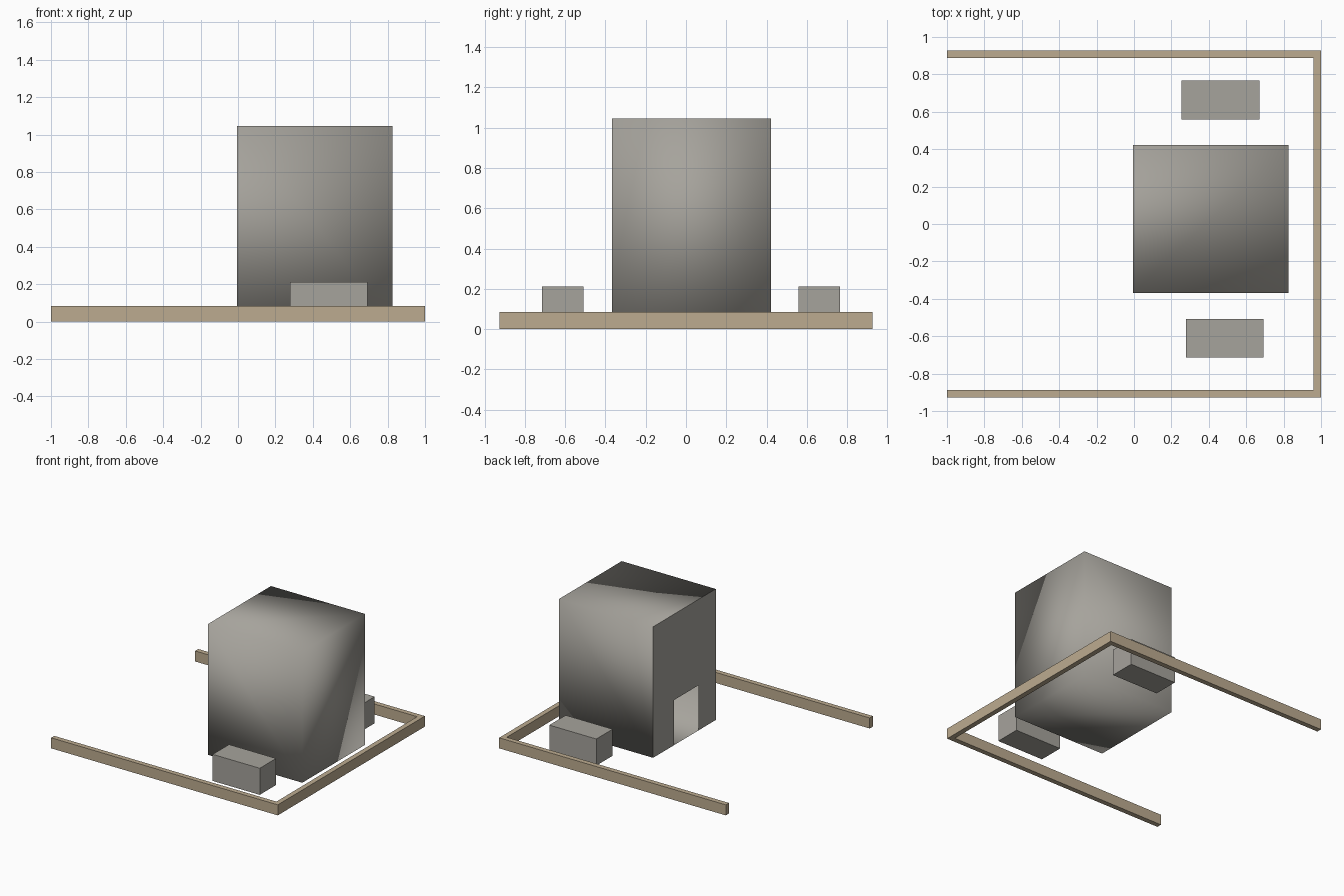
import bpy, bmesh

if "Cube" in bpy.data.objects:
    bpy.data.objects.remove(bpy.data.objects["Cube"])


def material(name, rgb):
    m = bpy.data.materials.new(name)
    m.diffuse_color = (*rgb, 1.0)
    m.use_nodes = True
    m.node_tree.nodes["Principled BSDF"].inputs["Base Color"].default_value = m.diffuse_color
    return m


STONE = material("warm_grey", (0.381, 0.366, 0.332))
WOOD = material("tan_wood", (0.505, 0.407, 0.277))


def finish(name, bm, mat, smooth=False):
    me = bpy.data.meshes.new(name)
    for f in bm.faces:
        f.smooth = smooth
    bm.to_mesh(me)
    bm.free()
    me.materials.append(mat)
    ob = bpy.data.objects.new(name, me)
    bpy.context.collection.objects.link(ob)
    return ob


def box_bmesh(x, y, z):
    """Box between (min, max) pairs on each axis."""
    bm = bmesh.new()
    bmesh.ops.create_cube(bm, size=1)
    for v in bm.verts:
        v.co = [r[0] if c < 0 else r[1] for c, r in zip(v.co, (x, y, z))]
    return bm


# House: thin shell with soft shared normals, open on the doorway side
X0, X1, Y0, Y1, H = -0.005, 0.825, -0.368, 0.422, 1.045
bm = box_bmesh((X0, X1), (Y0, Y1), (0, H))
bm.normal_update()
bmesh.ops.delete(bm, geom=[f for f in bm.faces if f.normal.x < -0.5], context='FACES_ONLY')
finish("house_shell", bm, STONE, smooth=True)

# Flat doorway wall with an open door
D0, D1, DH = -0.15, 0.16, 0.36
outline = [(Y0, 0), (Y0, H), (Y1, H), (Y1, 0), (D1, 0), (D1, DH), (D0, DH), (D0, 0)]
bm = bmesh.new()
bm.faces.new([bm.verts.new((X0, y, z)) for y, z in outline])
finish("doorway_wall", bm, STONE)

# Low blocks on either side of the house
finish("back_block", box_bmesh((0.255, 0.67), (0.56, 0.766), (0, 0.212)), STONE)
finish("front_block", box_bmesh((0.277, 0.692), (-0.714, -0.508), (0, 0.212)), STONE)

# U-shaped border, open on the doorway side
W, T, BH = 0.927, 0.04, 0.084
half = [(-1, -W), (1, -W), (1, W), (-1, W), (-1, W - T), (1 - T, W - T), (1 - T, T - W), (-1, T - W)]
bm = bmesh.new()
base = bm.faces.new([bm.verts.new((x, y, 0)) for x, y in half])
ext = bmesh.ops.extrude_face_region(bm, geom=[base], use_keep_orig=True)
for g in ext["geom"]:
    if isinstance(g, bmesh.types.BMVert):
        g.co.z = BH
bmesh.ops.recalc_face_normals(bm, faces=bm.faces[:])
finish("border_rail", bm, WOOD)
